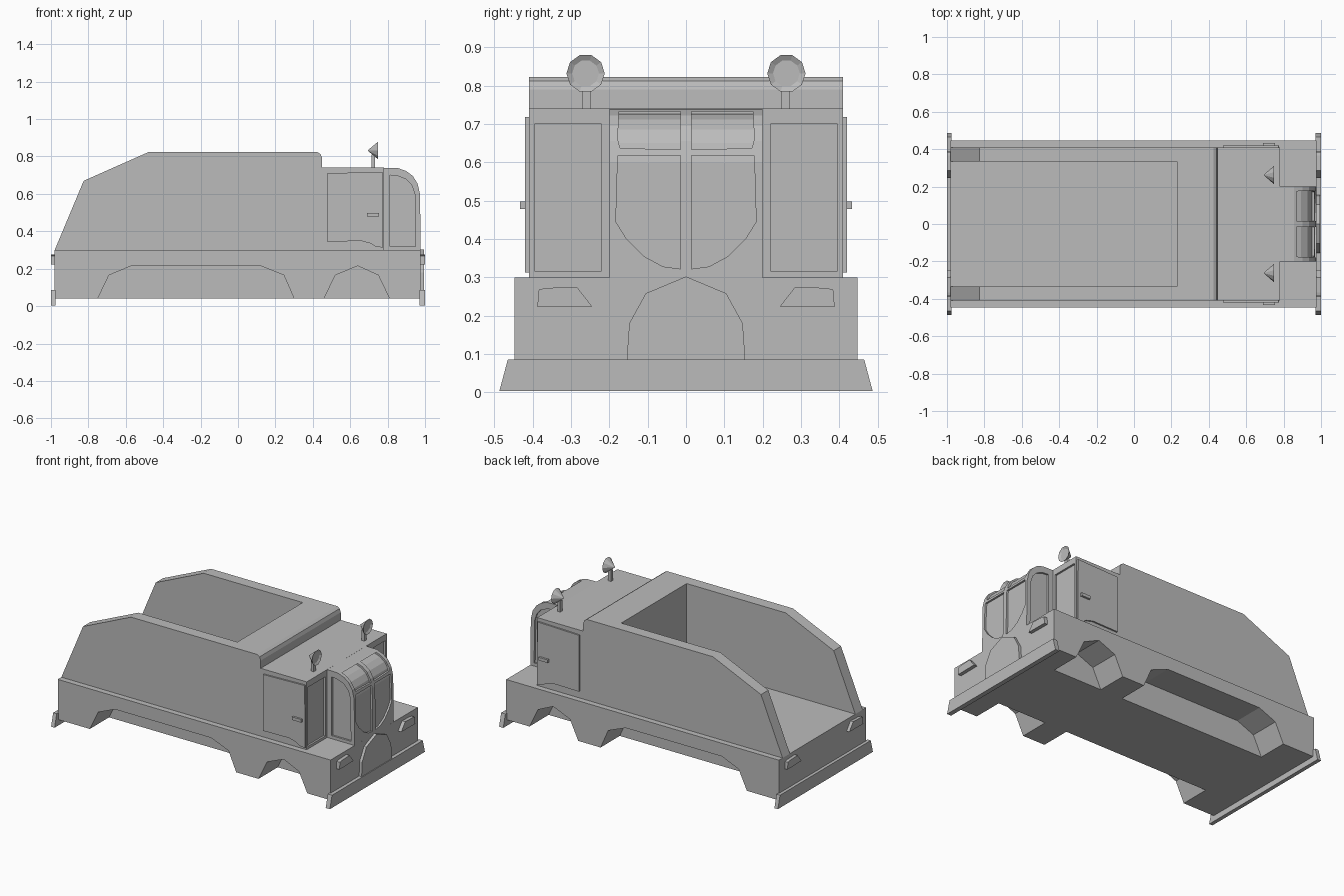
import bpy, bmesh, math
from mathutils import Vector, Matrix

old = bpy.data.objects.get("Cube")
if old:
    bpy.data.objects.remove(old, do_unlink=True)

grey = bpy.data.materials.new("plain_grey")
grey.use_nodes = True
COLOUR = (0.5, 0.5, 0.5, 1)
grey.diffuse_color = COLOUR
grey.node_tree.nodes["Principled BSDF"].inputs["Base Color"].default_value = COLOUR


def finish(name, bm):
    bmesh.ops.recalc_face_normals(bm, faces=bm.faces)
    mesh = bpy.data.meshes.new(name)
    bm.to_mesh(mesh)
    bm.free()
    mesh.materials.append(grey)
    ob = bpy.data.objects.new(name, mesh)
    bpy.context.collection.objects.link(ob)
    return ob


def prism(name, outline, start, end, axis):
    """Extrude an (x, z) outline along y, or a (y, z) outline along x."""
    bm = bmesh.new()
    place = (lambda p, t: (p[0], t, p[1])) if axis == "y" else (lambda p, t: (t, p[0], p[1]))
    face = bm.faces.new([bm.verts.new(place(p, start)) for p in outline])
    grown = bmesh.ops.extrude_face_region(bm, geom=[face])["geom"]
    shift = Vector(place((0, 0), end - start))
    bmesh.ops.translate(bm, vec=shift, verts=[v for v in grown if isinstance(v, bmesh.types.BMVert)])
    return finish(name, bm)


def box(name, x0, x1, y0, y1, z0, z1):
    return prism(name, [(x0, z0), (x1, z0), (x1, z1), (x0, z1)], y0, y1, "y")


def carve(target, cutters):
    for c in cutters:
        c.hide_render = True
        mod = target.modifiers.new("cut", "BOOLEAN")
        mod.operation = "DIFFERENCE"
        mod.solver = "EXACT"
        mod.object = c
    graph = bpy.context.evaluated_depsgraph_get()
    mesh = bpy.data.meshes.new_from_object(target.evaluated_get(graph))
    target.modifiers.clear()
    target.data = mesh
    for c in cutters:
        bpy.data.objects.remove(c, do_unlink=True)


def flip(outline, s):
    return [(s * a, b) for a, b in outline]


SIDES = ((1, "left"), (-1, "right"))

# Chassis with wheel arches cut into both sides
chassis = box("chassis", -0.98, 0.977, -0.447, 0.447, 0.04, 0.30)
rear_arch = [(-0.75, 0), (-0.75, 0.04), (-0.69, 0.165), (-0.57, 0.215),
             (0.12, 0.215), (0.245, 0.165), (0.30, 0.04), (0.30, 0)]
front_arch = [(0.46, 0), (0.46, 0.04), (0.52, 0.165), (0.64, 0.215),
              (0.75, 0.165), (0.81, 0.04), (0.81, 0)]
carve(chassis, [prism("arch_cutter", a, s * 0.25, s * 0.6, "y")
                for a in (rear_arch, front_arch) for s in (1, -1)])

# Bumpers, lamps and nose grille
bumper = [(-0.487, 0.003), (0.487, 0.003), (0.465, 0.085), (-0.465, 0.085)]
lamp = [(0.245, 0.224), (0.388, 0.222), (0.384, 0.268), (0.365, 0.272), (0.285, 0.275)]
for end, x0, x1 in (("front", 0.97, 1.0), ("rear", -1.0, -0.975)):
    prism(end + "_bumper", bumper, x0, x1, "x")
    for s, side in SIDES:
        prism(end + "_lamp_" + side, flip(lamp, s), x0, x1, "x")
grille = [(-0.155, 0.08), (-0.148, 0.18), (-0.105, 0.258), (0, 0.302),
          (0.105, 0.258), (0.148, 0.18), (0.155, 0.08)]
prism("grille", grille, 0.96, 0.995, "x")

# Load bed, open at the rear
bed_outline = [(-0.98, 0.30), (-0.825, 0.67), (-0.48, 0.823), (0.425, 0.823),
               (0.442, 0.812), (0.45, 0.79), (0.452, 0.30)]
bed = prism("load_bed", bed_outline, -0.41, 0.41, "y")
carve(bed, [box("bed_cutter", -1.2, 0.23, -0.335, 0.335, 0.2, 1.0)])

# Cab block with recessed front panes
cab = box("cab", 0.44, 0.78, -0.41, 0.41, 0.295, 0.74)
carve(cab, [box("pane_cutter", 0.768, 0.9, min(s * 0.22, s * 0.395), max(s * 0.22, s * 0.395), 0.317, 0.70)
            for s in (1, -1)])

# Rounded nose: an outer shell with window openings over an inset core
shell_outline = [(0.76, 0.295), (0.76, 0.74), (0.855, 0.738), (0.90, 0.722), (0.935, 0.695),
                 (0.96, 0.655), (0.973, 0.60), (0.977, 0.295)]
core_outline = [(0.765, 0.296), (0.765, 0.728), (0.853, 0.726), (0.894, 0.711), (0.927, 0.686),
                (0.949, 0.65), (0.961, 0.598), (0.965, 0.296)]
upper_pane = [(0.015, 0.633), (0.172, 0.637), (0.178, 0.66), (0.175, 0.733), (0.015, 0.733)]
lower_pane = [(0.015, 0.322), (0.06, 0.328), (0.11, 0.355), (0.155, 0.40), (0.183, 0.445),
              (0.178, 0.618), (0.015, 0.618)]
side_pane = [(0.812, 0.32), (0.812, 0.70), (0.85, 0.697), (0.90, 0.678), (0.93, 0.645),
             (0.945, 0.60), (0.95, 0.32)]
shell = prism("nose_frame", shell_outline, -0.2, 0.2, "y")
cutters = []
for s, side in SIDES:
    cutters += [prism("pane_cutter", flip(p, s), 0.84, 1.2, "x") for p in (upper_pane, lower_pane)]
    cutters.append(prism("pane_cutter", side_pane, s * 0.188, s * 0.3, "y"))
carve(shell, cutters)
prism("nose_core", core_outline, -0.186, 0.186, "y")

# Doors, handles and roof spotlights
door = [(0.475, 0.345), (0.66, 0.348), (0.71, 0.335), (0.735, 0.318), (0.775, 0.313),
        (0.772, 0.718), (0.475, 0.71)]
for s, side in SIDES:
    prism("door_" + side, door, s * 0.40, s * 0.42, "y")
    prism("door_handle_" + side, [(0.69, 0.478), (0.755, 0.478), (0.755, 0.498), (0.69, 0.498)],
          s * 0.41, s * 0.433, "y")
    box("spotlight_post_" + side, 0.713, 0.733, s * 0.26 - 0.011, s * 0.26 + 0.011, 0.735, 0.81)
    bm = bmesh.new()
    turn = Matrix.Translation((0.722, s * 0.262, 0.832)) @ Matrix.Rotation(math.pi / 2, 4, "Y")
    bmesh.ops.create_cone(bm, cap_ends=True, segments=10, radius1=0.002, radius2=0.05,
                          depth=0.055, matrix=turn)
    lens = [f for f in bm.faces if len(f.verts) == 10 and f.calc_center_median().x > 0.73]
    bmesh.ops.inset_region(bm, faces=lens, thickness=0.015)
    bmesh.ops.translate(bm, vec=(-0.008, 0, 0), verts=lens[0].verts)
    finish("spotlight_" + side, bm)
